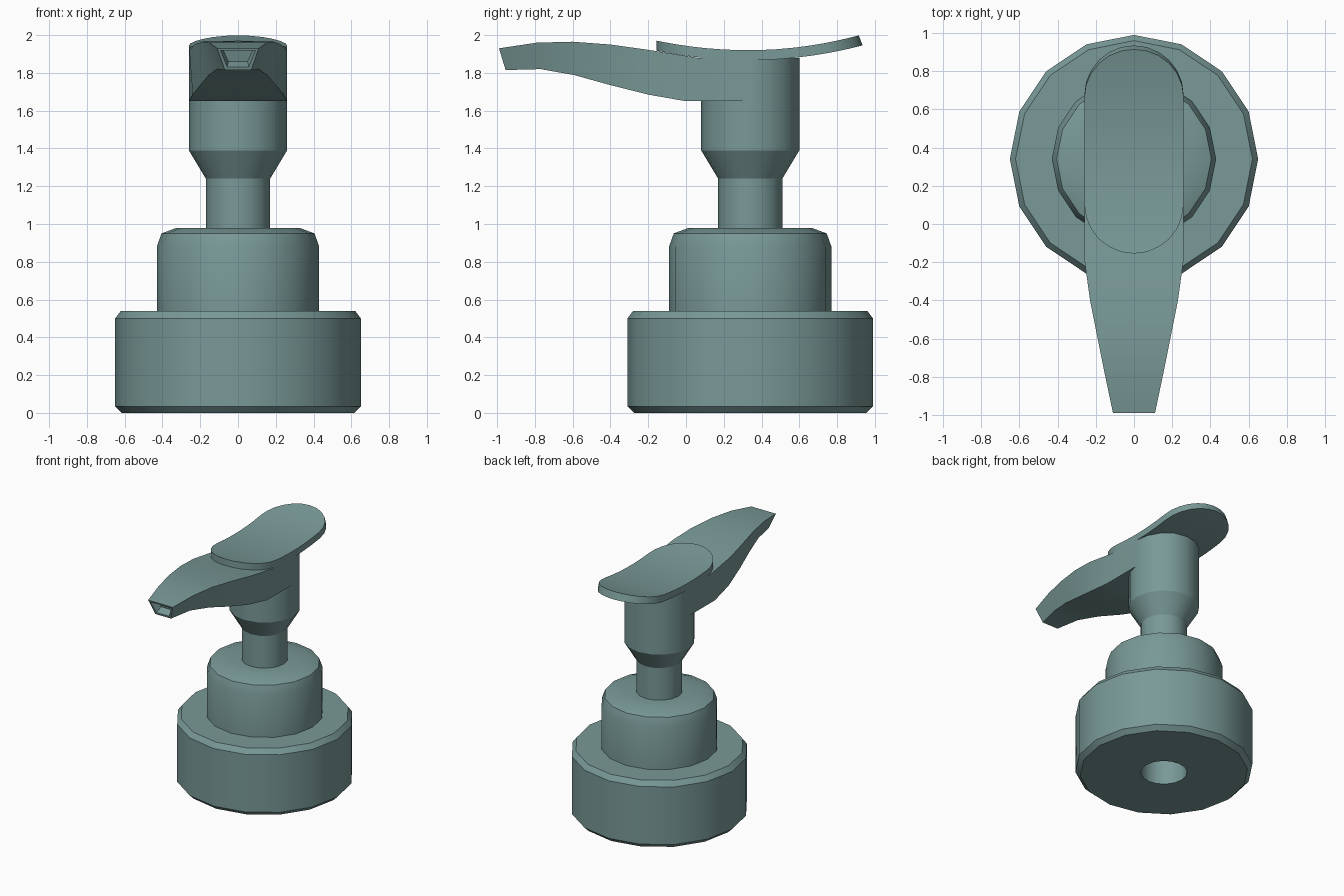
import bpy, bmesh, math
from mathutils import Vector

cube = bpy.data.objects.get("Cube")
if cube:
    bpy.data.objects.remove(cube, do_unlink=True)

teal = bpy.data.materials.new("grey_teal_plastic")
teal.use_nodes = True
COLOUR = (0.19, 0.32, 0.31, 1)
teal.diffuse_color = COLOUR
teal.node_tree.nodes["Principled BSDF"].inputs["Base Color"].default_value = COLOUR

AXIS_Y = 0.34
SIDES = 16


def finish(name, bm):
    bmesh.ops.remove_doubles(bm, verts=bm.verts, dist=0.0005)
    bmesh.ops.recalc_face_normals(bm, faces=bm.faces)
    mesh = bpy.data.meshes.new(name)
    bm.to_mesh(mesh)
    bm.free()
    mesh.materials.append(teal)
    obj = bpy.data.objects.new(name, mesh)
    bpy.context.collection.objects.link(obj)
    bpy.ops.object.select_all(action="DESELECT")
    obj.select_set(True)
    bpy.context.view_layer.objects.active = obj
    bpy.ops.object.shade_smooth_by_angle(angle=math.radians(30))
    return obj


def bridge(bm, a, b):
    n = len(a)
    return [bm.faces.new((a[i], a[(i + 1) % n], b[(i + 1) % n], b[i])) for i in range(n)]


def lathe(name, profile, closed=False):
    """Turn a (radius, z) profile about the pump axis."""
    bm = bmesh.new()
    rings = []
    for r, z in profile:
        angles = [math.tau * i / SIDES for i in range(SIDES)]
        rings.append([bm.verts.new((r * math.cos(a), AXIS_Y + r * math.sin(a), z)) for a in angles])
    for a, b in zip(rings, rings[1:]):
        bridge(bm, a, b)
    if closed:
        bridge(bm, rings[-1], rings[0])
    return finish(name, bm)


def loft(sections):
    """Join four-cornered sections: y, z, half width of the top, then of the bottom."""
    bm = bmesh.new()
    rings = []
    for yt, zt, wt, yb, zb, wb in sections:
        corners = ((-wt, yt, zt), (wt, yt, zt), (wb, yb, zb), (-wb, yb, zb))
        rings.append([bm.verts.new(c) for c in corners])
    for a, b in zip(rings, rings[1:]):
        bridge(bm, a, b)
    return bm, rings


# Turned body; the two lower parts have a bore through them
lathe("base_cap", [(0.17, 0), (0.615, 0), (0.65, 0.035), (0.65, 0.5),
                   (0.62, 0.54), (0.17, 0.54)], closed=True)
lathe("collar", [(0.17, 0.54), (0.43, 0.54), (0.43, 0.88), (0.405, 0.95),
                 (0.325, 0.98), (0.17, 0.98)], closed=True)
lathe("stem", [(0.17, 0.98), (0.17, 1.24)])
lathe("pump_head", [(0, 1.24), (0.17, 1.24), (0.26, 1.39), (0.26, 1.88), (0, 1.88)])

# Tapered spout, from tip to head
bm, rings = loft([
    (-0.99, 1.93, 0.11, -0.955, 1.815, 0.07),
    (-0.79, 1.96, 0.152, -0.77, 1.82, 0.11),
    (-0.6, 1.965, 0.19, -0.59, 1.788, 0.155),
    (-0.4, 1.95, 0.23, -0.4, 1.735, 0.2),
    (-0.2, 1.922, 0.258, -0.2, 1.685, 0.24),
    (0.06, 1.88, 0.26, 0, 1.65, 0.26),
    (0.33, 1.875, 0.26, 0.33, 1.65, 0.26),
])
bm.faces.new(rings[-1])
tip = bm.faces.new(rings[0])
# Nozzle recess sunk into the tip
bmesh.ops.recalc_face_normals(bm, faces=bm.faces)
bmesh.ops.inset_region(bm, faces=[tip], thickness=0.022)
bmesh.ops.inset_region(bm, faces=[tip], thickness=0.012, depth=-0.06)
finish("spout", bm)

# Dished thumb plate with round ends
HALF, FRONT, BACK = 0.26, -0.155, 0.935
outline = []
steps = [math.pi / 2 * i / 6 for i in range(7)]
for a in steps:
    outline.append((FRONT + HALF * (1 - math.cos(a)), HALF * math.sin(a)))
for i in range(1, 6):
    outline.append((FRONT + HALF + (BACK - FRONT - 2 * HALF) * i / 6, HALF))
for a in reversed(steps):
    outline.append((BACK - HALF * (1 - math.cos(a)), HALF * math.sin(a)))
sections = []
for y, w in outline:
    z = 1.92 + 0.215 * (y - 0.33) ** 2
    lean = 0.02 * max(0, y - 0.33) / 0.6
    sections.append((y - lean, z, w, y, z - 0.053, w))
bm, rings = loft(sections)
bmesh.ops.dissolve_degenerate(bm, dist=0.0005, edges=bm.edges)
finish("thumb_plate", bm)
